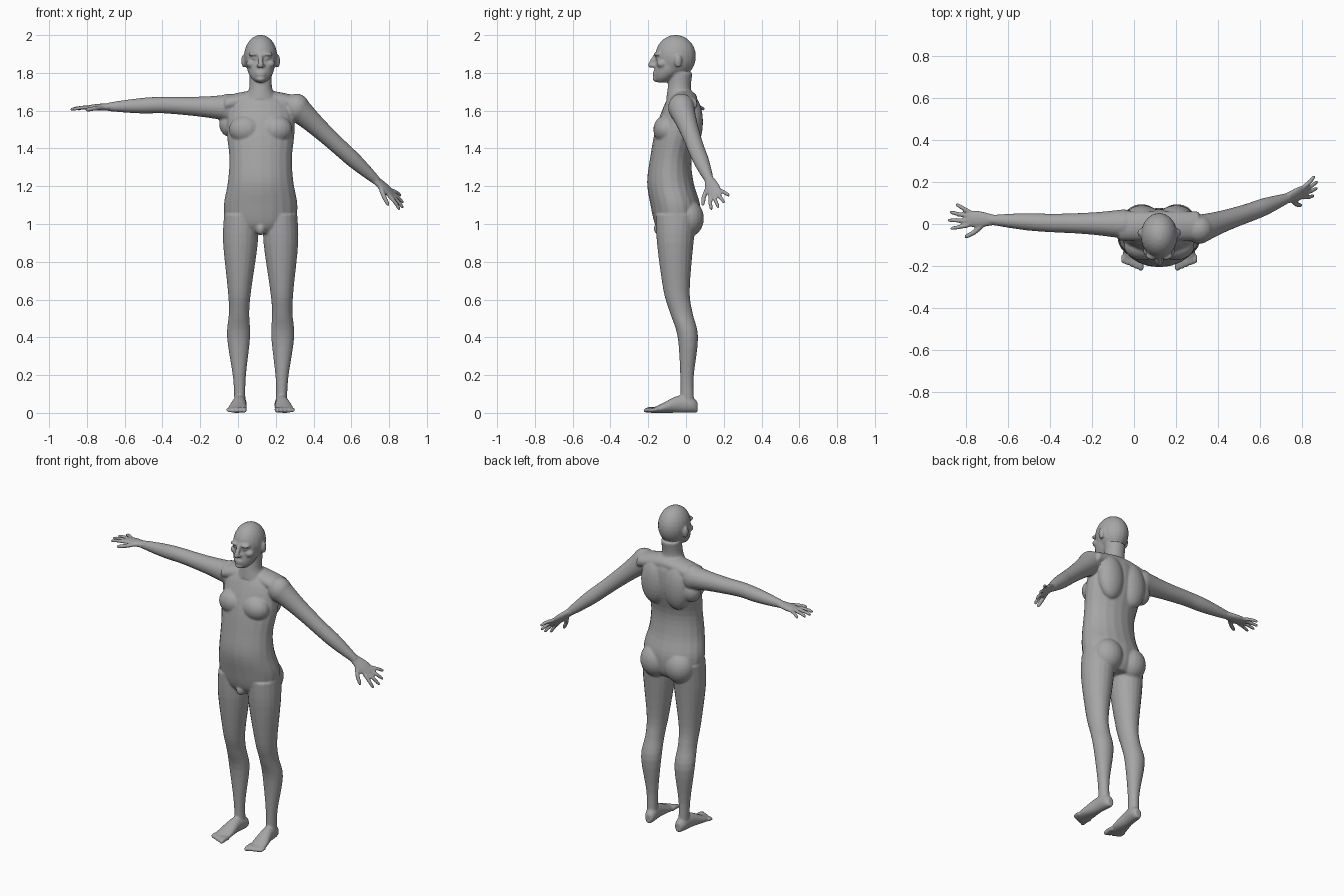
import bpy
import bmesh
import math
from mathutils import Vector, Matrix

default_cube = bpy.data.objects.get("Cube")
if default_cube:
    bpy.data.objects.remove(default_cube, do_unlink=True)

MID = .12                       # the body's own centre line
LEFT, RIGHT = 1, -1
X, Y, Z = Matrix.Identity(3)
bm = bmesh.new()


def smooth_stations(stations, steps=4):
    """Catmull-Rom interpolation of all the station values."""
    padded = [stations[0], *stations, stations[-1]]
    result = []
    for before, start, end, after in zip(padded, padded[1:], padded[2:], padded[3:]):
        for step in range(steps):
            t = step / steps
            result.append([
                b + t * (c - a + t * (2*a - 5*b + 4*c - d + t * (3*b - 3*c + d - a))) / 2
                for a, b, c, d in zip(before, start, end, after)])
    result.append(stations[-1])
    return result


def loft(stations, ref, axis=None, count=20):
    """Skin elliptical rings (x, y, z, half size along ref, half size across)."""
    rows = smooth_stations(stations)
    points = [Vector(row[:3]) for row in rows]
    last = len(rows) - 1
    rings = []
    for index, (point, row) in enumerate(zip(points, rows)):
        along = axis or (points[min(index + 1, last)] - points[max(index - 1, 0)]).normalized()
        u = (ref - along * ref.dot(along)).normalized()
        v = along.cross(u)
        *_, height, width = row
        ring = []
        for corner in range(count):
            angle = math.tau * corner / count
            offset = u * height * math.cos(angle) + v * width * math.sin(angle)
            ring.append(bm.verts.new(point + offset))
        rings.append(ring)
    for low, high in zip(rings, rings[1:]):
        for corner in range(count):
            previous = corner - 1
            bm.faces.new((low[previous], low[corner], high[corner], high[previous]))
    bm.faces.new(rings[0])
    bm.faces.new(rings[-1])


def column(rows, centre=lambda z: MID):
    """Upright loft from rows of height, half width, front and back."""
    loft([(centre(z), (front + back) / 2, z, half, (back - front) / 2)
          for z, half, front, back in rows], X, Z)


def ball(centre, radii):
    place = Matrix.Translation(centre) @ Matrix.Diagonal((*radii, 1))
    bmesh.ops.create_uvsphere(bm, u_segments=20, v_segments=14, radius=1, matrix=place)


def pair(spread, y, z, radii):
    for side in (LEFT, RIGHT):
        ball((MID + side * spread, y, z), radii)


def digit(start, end, thick, bend):
    """Finger or toe with a slight arch and a rounded tip."""
    stations = []
    for fraction, taper, arch in ((0, 1, 0), (.5, 1, 1), (.9, .85, 0), (1, .4, 0)):
        point = start.lerp(end, fraction) + bend * arch
        stations.append((*point, thick * taper, thick * taper))
    loft(stations, X + Y + Z * 3, count=12)


def hand(wrist, forward, thumb_side):
    d = forward.normalized()
    s = (thumb_side - d * thumb_side.dot(d)).normalized()
    up = d.cross(s)
    if up.z < 0:
        up.negate()

    def at(along, across, lift=0):
        return wrist + d * along + s * across + up * lift

    # palm
    loft([(*at(along, 0), half_width, half_height) for along, half_width, half_height in
          ((-.01, .027, .019), (.06, .04, .018), (.115, .036, .011))], s)
    # fingers from index to little, then the thumb
    for finger in range(4):
        reach = .205 - .011 * (finger - 1.2) ** 2
        root = at(.1, .031 - .021 * finger)
        tip = at(reach, .053 - .04 * finger, -.006)
        digit(root, tip, .0105, up * .004)
    digit(at(.025, .015), at(.118, .092, -.012), .0125, s * .008)


def arm(shoulder, elbow, wrist, thumb_side):
    shoulder, elbow, wrist = Vector(shoulder), Vector(elbow), Vector(wrist)
    ball(shoulder, (.07, .07, .075))
    upper = [shoulder.lerp(elbow, step / 3) for step in range(3)]
    lower = [elbow.lerp(wrist, step / 3) for step in range(4)]
    girths = (.07, .056, .048, .044, .042, .034, .023)
    loft([(*point, girth, girth) for point, girth in zip(upper + lower, girths)], Z)
    hand(wrist, wrist - elbow, Vector(thumb_side))


def leg(side):
    def centre(z):
        return MID + side * (.117 - abs(z - .4) / 50)

    column([(1.05, .09, -.16, .06), (.9, .092, -.154, .04), (.65, .062, -.12, .02),
            (.53, .054, -.085, .035), (.4, .061, -.044, .064), (.18, .033, -.03, .04),
            (.03, .03, -.03, .045)], centre)
    # foot resting on the ground and turned slightly outwards
    loft([(MID + side * (.11 - y / 10), y, half_height, half_width, half_height)
          for y, half_width, half_height in
          ((.06, .02, .03), (.03, .034, .042), (-.04, .037, .046),
           (-.13, .05, .024), (-.19, .043, .01))], X, Y)
    # toes from big to little
    for toe in range(5):
        x = MID + side * (.087 + .021 * toe)
        root = Vector((x, -.15, .016))
        tip = Vector((x, -.223 + .009 * toe, .012))
        digit(root, tip, .0145 - .001 * toe, Z * .004)


# torso
column([(.95, .12, -.13, .04), (1, .18, -.165, .07), (1.1, .195, -.188, .075),
        (1.22, .174, -.206, .04), (1.35, .166, -.19, .03), (1.5, .18, -.162, .068),
        (1.63, .16, -.115, .068), (1.69, .07, -.08, .04)])
pair(.08, -.105, 1.5, (.088, .068, .075))       # chest
pair(.08, .03, 1.54, (.085, .06, .14))          # back
pair(.085, .01, 1.03, (.092, .085, .1))         # buttocks
ball((MID, -.14, .975), (.026, .03, .035))      # groin

# shoulder slopes
loft([(MID + spread, -.01, 1.665 - abs(spread) / 6, .046, .07)
      for spread in (-.19, 0, .19)], Z, X)

# limbs, with the fold under the raised arm
leg(LEFT)
leg(RIGHT)
arm((-.05, 0, 1.615), (-.4, .005, 1.63), (-.685, .02, 1.62), -Y)
arm((.31, -.025, 1.615), (.55, .055, 1.395), (.735, .125, 1.228), (-.04, -.145, -.075))
ball((-.04, .005, 1.53), (.06, .055, .07))

# neck
column([(1.8, .06, -.085, .035), (1.72, .061, -.097, .026), (1.66, .09, -.105, .045)])

# skull, then jaw and face
ball((MID, -.055, 1.887), (.088, .108, .114))
column([(1.75, .026, -.155, -.1), (1.775, .052, -.168, -.06),
        (1.82, .072, -.168, -.01), (1.9, .078, -.155, .01)])
pair(.034, -.15, 1.899, (.032, .021, .011))     # brows
pair(.047, -.128, 1.848, (.03, .028, .022))     # cheeks
pair(.033, -.147, 1.877, (.015, .015, .009))    # eyes
pair(.012, -.174, 1.838, (.01, .014, .009))     # nostrils
pair(.09, -.042, 1.863, (.013, .02, .035))      # ears
ball((MID, -.16, 1.768), (.025, .016, .015))    # chin
for lip_height in (1.789, 1.801):
    ball((MID, -.165, lip_height), (.027, .012, .007))

# nose
loft([(MID, y, z, girth, girth) for y, z, girth in
      ((-.157, 1.9, .01), (-.186, 1.845, .014), (-.182, 1.832, .011))], X)

# one continuous skin
bmesh.ops.recalc_face_normals(bm, faces=bm.faces[:])
mesh = bpy.data.meshes.new("human_body")
bm.to_mesh(mesh)
bm.free()
body = bpy.data.objects.new("human_body", mesh)
bpy.context.collection.objects.link(body)

grey = bpy.data.materials.new("plain_grey")
grey.use_nodes = True
colour = (.38, .38, .38, 1)
grey.diffuse_color = colour
grey.node_tree.nodes["Principled BSDF"].inputs["Base Color"].default_value = colour
mesh.materials.append(grey)

fuse = body.modifiers.new("fuse", 'REMESH')
fuse.mode = 'VOXEL'
fuse.voxel_size = .006
fuse.use_smooth_shade = True
soften = body.modifiers.new("soften", 'SMOOTH')
soften.factor = .5
soften.iterations = 5
